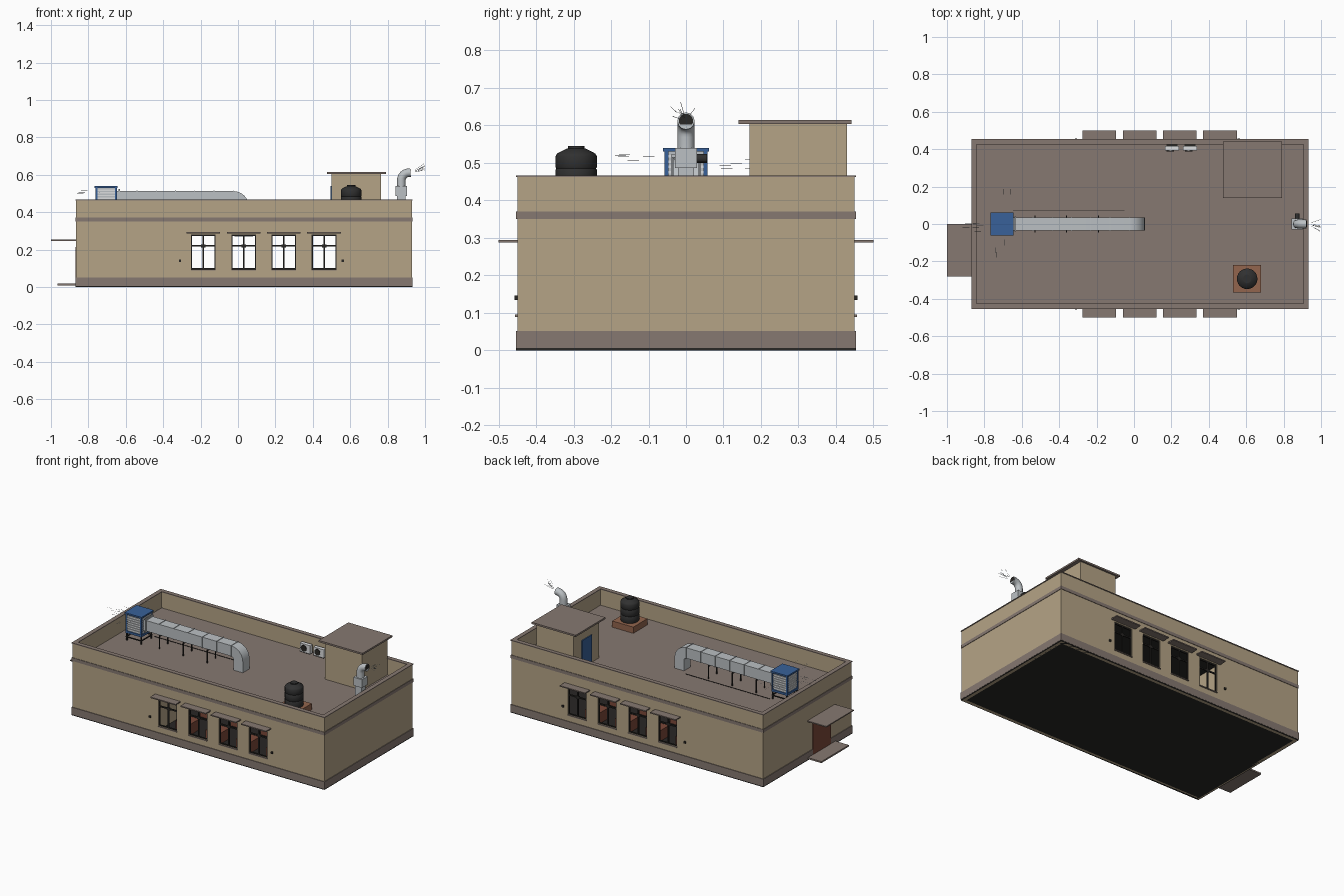
import bpy, bmesh, math, random
from mathutils import Vector

cube = bpy.data.objects.get("Cube")
if cube:
    bpy.data.objects.remove(cube, do_unlink=True)
random.seed(4)


def material(name, r, g, b):
    m = bpy.data.materials.new(name)
    m.use_nodes = True
    m.diffuse_color = (r, g, b, 1)
    bsdf = m.node_tree.nodes["Principled BSDF"]
    bsdf.inputs["Base Color"].default_value = (r, g, b, 1)
    bsdf.inputs["Roughness"].default_value = 0.8
    return m


TAN = material("tan plaster", .46, .37, .24)
TRIM = material("grey brown concrete", .24, .19, .165)
DARK = material("dark frame", .022, .02, .018)
BLACK = material("black plastic", .03, .03, .03)
METAL = material("galvanised metal", .5, .53, .55)
WHITE = material("white panel", .72, .73, .74)
BLUE = material("blue paint", .04, .12, .32)
BRICK = material("brick", .29, .13, .075)
BROWN = material("door brown", .2, .065, .04)


def finish(name, mat, bm):
    bmesh.ops.recalc_face_normals(bm, faces=bm.faces)
    me = bpy.data.meshes.new(name)
    bm.to_mesh(me)
    bm.free()
    me.materials.append(mat)
    ob = bpy.data.objects.new(name, me)
    bpy.context.collection.objects.link(ob)
    return ob


def boxes(name, mat, *spans):
    """One object from boxes given as (x0, x1, y0, y1, z0, z1)."""
    bm = bmesh.new()
    for x0, x1, y0, y1, z0, z1 in spans:
        vs = bmesh.ops.create_cube(bm, size=1)["verts"]
        for v in vs:
            v.co = ((x0 + x1) / 2 + v.co.x * (x1 - x0),
                    (y0 + y1) / 2 + v.co.y * (y1 - y0),
                    (z0 + z1) / 2 + v.co.z * (z1 - z0))
    return finish(name, mat, bm)


def ring(x0, x1, y0, y1, z0, z1, t):
    """Four spans that form a rectangular frame in plan."""
    return [(x0, x1, y0, y0 + t, z0, z1), (x0, x1, y1 - t, y1, z0, z1),
            (x0, x0 + t, y0 + t, y1 - t, z0, z1), (x1 - t, x1, y0 + t, y1 - t, z0, z1)]


def shade(ob):
    bpy.ops.object.select_all(action="DESELECT")
    ob.select_set(True)
    bpy.context.view_layer.objects.active = ob
    bpy.ops.object.shade_smooth_by_angle(angle=math.radians(35))


def lathe(name, mat, x, y, profile, n=24):
    """Turned solid from (radius, z) pairs."""
    bm = bmesh.new()
    loops = [[bm.verts.new((x + r * math.cos(a * math.tau / n), y + r * math.sin(a * math.tau / n), z))
              for a in range(n)] for r, z in profile]
    for lo, hi in zip(loops, loops[1:]):
        for i in range(n):
            bm.faces.new((lo[i], lo[i - 1], hi[i - 1], hi[i]))
    bm.faces.new(loops[0])
    bm.faces.new(loops[-1])
    shade(finish(name, mat, bm))


def prism(name, mat, outline, y0, y1):
    """Side outline in x and z, extruded across y."""
    bm = bmesh.new()
    f = bm.faces.new([bm.verts.new((x, y0, z)) for x, z in outline])
    out = bmesh.ops.extrude_face_region(bm, geom=[f])["geom"]
    for v in out:
        if isinstance(v, bmesh.types.BMVert):
            v.co.y = y1
    return finish(name, mat, bm)


def rods(name, mat, radius, segments, n=6):
    bm = bmesh.new()
    for a, b in segments:
        a, b = Vector(a), Vector(b)
        vs = bmesh.ops.create_cone(bm, cap_ends=True, segments=n, radius1=radius,
                                   radius2=radius, depth=(b - a).length)["verts"]
        q = (b - a).to_track_quat("Z", "Y")
        for v in vs:
            v.co = q @ v.co + (a + b) / 2
    return finish(name, mat, bm)


# Main dimensions
L, R, D, T = -.865, .93, .45, .02
DECK, TOP, SILL, HEAD = .36, .462, .095, .28
WINDOWS = [-.185 + i * .215 for i in range(4)]
HALF = .066

# Shell: end walls, pierced long walls, floor and roof
shell = [(L, L + T, -D, D, 0, TOP), (R - T, R, -D, D, 0, TOP)]
for y0, y1 in ((-D, T - D), (D - T, D)):
    shell += [(L + T, R - T, y0, y1, 0, SILL), (L + T, R - T, y0, y1, HEAD, TOP)]
    edges = [L + T] + [c + s * HALF for c in WINDOWS for s in (-1, 1)] + [R - T]
    shell += [(a, b, y0, y1, SILL, HEAD) for a, b in zip(edges[::2], edges[1::2])]
boxes("walls", TAN, *shell)
boxes("partition", TAN, (-.34, -.32, T - D, D - T, .01, .34))
boxes("floor", DARK, (L - .003, R + .003, -D - .003, D + .003, 0, .006))
boxes("ceiling", DARK, (L + T, R - T, T - D, D - T, .335, .342))
boxes("roof_deck", TRIM, (L + T, R - T, T - D, D - T, .342, DECK))
for name, z0, z1, out in (("plinth", .006, .052, .004), ("wall_band", .35, .371, .003),
                          ("parapet_cap", TOP, TOP + .005, .004)):
    t = T + 2 * out if name == "parapet_cap" else T / 2
    boxes(name, TRIM, *ring(L - out, R + out, -D - out, D + out, z0, z1, t))

# Windows with frames, bars, sills and awnings on both long sides
frames, awnings, sills = [], [], []
for s in (-1, 1):
    ya, yb = sorted((s * (D - .012), s * (D - .004)))
    for c in WINDOWS:
        a, b = c - HALF, c + HALF
        frames += [(a, a + .006, ya, yb, SILL, HEAD), (b - .006, b, ya, yb, SILL, HEAD),
                   (a, b, ya, yb, SILL, SILL + .006), (a, b, ya, yb, HEAD - .008, HEAD),
                   (a, b, ya, yb, .216, .224), (c - .004, c + .004, ya, yb, SILL, HEAD),
                   (c - .012, c + .012, ya, yb, .212, .228)]
        ys = sorted((s * (D - .005), s * .5))
        awnings.append((c - .09, c + .09, *ys, .287, .294))
        ys = sorted((s * (D - T), s * (D + .006)))
        sills.append((a, b, *ys, SILL - .006, SILL))
boxes("window_frames", DARK, *frames)
boxes("window_awnings", TRIM, *awnings)
boxes("window_sills", TRIM, *sills)

# Low furniture and the indoor air outlet
boxes("benches", BROWN, *[(c - .05, c + .05, y - .05, y + .05, .006, .075)
                          for c in WINDOWS for y in (-.25, 0, .25)])
boxes("air_outlet", METAL, (-.02, .08, -.05, .05, .27, .335))

# Small wall fittings
boxes("wall_fittings", DARK, *[(x - .006, x + .006, s * D - .008, s * D + .008, z - .006, z + .006)
                               for s in (-1, 1) for x, z in ((-.31, .14), (.56, .14))])

# Entrance on the end wall
boxes("entrance_door", BROWN, (L - .005, L + .002, -.235, -.05, .016, .215))
boxes("entrance_awning", TRIM, (-1, L, -.28, 0, .247, .254))
boxes("entrance_step", TRIM, (-.965, L, -.28, 0, .008, .018))

# Stair house
boxes("stair_house", TAN, (.5, .765, .17, .43, DECK, .605))
boxes("stair_house_roof", TRIM, (.477, .79, .14, .442, .604, .615))
boxes("stair_house_door", BLUE, (.494, .502, .25, .35, DECK, .54))

# Water tank on its brick base
boxes("tank_base", BRICK, (.53, .68, -.365, -.22, DECK, .4))
lathe("water_tank", BLACK, .605, -.293,
      [(.053, .4), (.055, .405), (.055, .44), (.053, .443), (.055, .446), (.055, .482), (.053, .485),
       (.055, .488), (.055, .518), (.051, .525), (.026, .538), (.022, .539), (.022, .545)])

# Condenser units by the back parapet
for i, c in enumerate((.203, .3)):
    boxes(f"condenser_{i}", WHITE, (c - .037, c + .037, .392, .416, .366, .42))
    rods(f"condenser_fan_{i}", DARK, .02, [((c - .008, .388, .393), (c - .008, .394, .393))], 16)
    boxes(f"condenser_bracket_{i}", DARK, (c - .03, c + .03, .4, .43, DECK, .367))

# Air cooler: blue frame, louvred sides, dark stand
CX0, CX1, CY = -.762, -.648, .057
boxes("cooler_top", BLUE, (CX0 - .004, CX1 + .004, -CY - .005, CY + .005, .53, .54))
boxes("cooler_tray", BLUE, (CX0, CX1, -CY, CY, .408, .422))
boxes("cooler_posts", BLUE, *[(x - .005, x + .005, y - .005, y + .005, .42, .53)
                              for x in (CX0 + .005, CX1 - .005) for y in (.005 - CY, CY - .005)])
boxes("cooler_core", METAL, (CX0 + .006, CX1 - .006, .006 - CY, CY - .006, .42, .53))
boxes("cooler_louvres", WHITE, *[(CX0 + .002, CX1 - .002, .002 - CY, CY - .002, z, z + .007)
                                 for z in [.43 + i * .014 for i in range(7)]])
legs = [(x - .004, x + .004, y - .004, y + .004, DECK, .41)
        for x in (CX0 + .006, CX1 - .006) for y in (.006 - CY, CY - .006)]
boxes("cooler_stand", DARK, *legs, *ring(CX0, CX1, -CY, CY, .38, .386, .006))

# Supply duct with a bend down into the roof
W, Z0, Z1 = .034, .445, .513
steps = [math.radians(a) for a in range(90, -1, -15)]
outer = [(-.025 + .083 * math.cos(a), Z1 - .083 + .083 * math.sin(a)) for a in steps]
inner = [(-.025 + .015 * math.cos(a), Z1 - .083 + .015 * math.sin(a)) for a in reversed(steps)]
shade(prism("supply_duct", METAL, [(CX1, Z1)] + outer + [(.058, DECK), (-.01, DECK)] + inner + [(CX1, Z0)], -W, W))
boxes("duct_collars", METAL, *[(x - .002, x + .002, -W - .003, W + .003, Z0 - .003, Z1 + .003)
                               for x in [-.54 + i * .103 for i in range(6)]])
boxes("duct_flange", METAL, (-.638, -.63, -W - .006, W + .006, Z0 - .01, Z1 + .01))
supports = []
for x in (-.53, -.36, -.19):
    supports += [(x - .003, x + .003, y - .003, y + .003, DECK, .447) for y in (-.042, .042)]
    supports.append((x - .003, x + .003, -.045, .045, .438, .445))
boxes("duct_supports", DARK, *supports)
rods("water_pipe", DARK, .002, [((CX1, .073, .366), (-.05, .073, .366))])

# Exhaust fan with a curved round outlet
boxes("exhaust_riser", METAL, (.85, .895, -.022, .022, DECK, .49))
boxes("exhaust_fan_box", METAL, (.842, .904, -.029, .029, .487, .54))
rods("exhaust_motor", BLACK, .012, [((.872, .028, .512), (.872, .056, .512))], 14)
curve = bpy.data.curves.new("exhaust_outlet", "CURVE")
curve.dimensions, curve.bevel_depth, curve.bevel_resolution = "3D", .023, 4
curve.use_fill_caps = True
path = [(.873, .535), (.873, .57)] + [(.913 - .04 * math.cos(a), .571 + .04 * math.sin(a))
                                      for a in reversed(steps)][1:] + [(.922, .612)]
spline = curve.splines.new("POLY")
spline.points.add(len(path) - 1)
for p, (x, z) in zip(spline.points, path):
    p.co = (x, 0, z, 1)
curve.materials.append(METAL)
bpy.context.collection.objects.link(bpy.data.objects.new("exhaust_outlet", curve))
rods("exhaust_mouth", DARK, .019, [((.92, 0, .612), (.923, 0, .612))], 16)

# Fine air streaks at the cooler and the exhaust
air = []
for i in range(10):
    y, z, x = random.uniform(-.05, .05), random.uniform(.48, .525), random.uniform(-.92, -.82)
    air.append(((x, y, z), (x + .035, y, z)))
    side = (-1) ** i
    y = side * random.uniform(.08, .17)
    x = random.uniform(CX0, CX1)
    air.append(((x, y, z), (x, y + side * .03, z)))
for i in range(9):
    d = Vector((.072, random.uniform(-.045, .045), random.uniform(.01, .05)))
    start = Vector((.926, 0, .612))
    air.append((start + d * random.uniform(.2, .6), start + d))
rods("air_streaks", METAL, .0007, air, 4)
